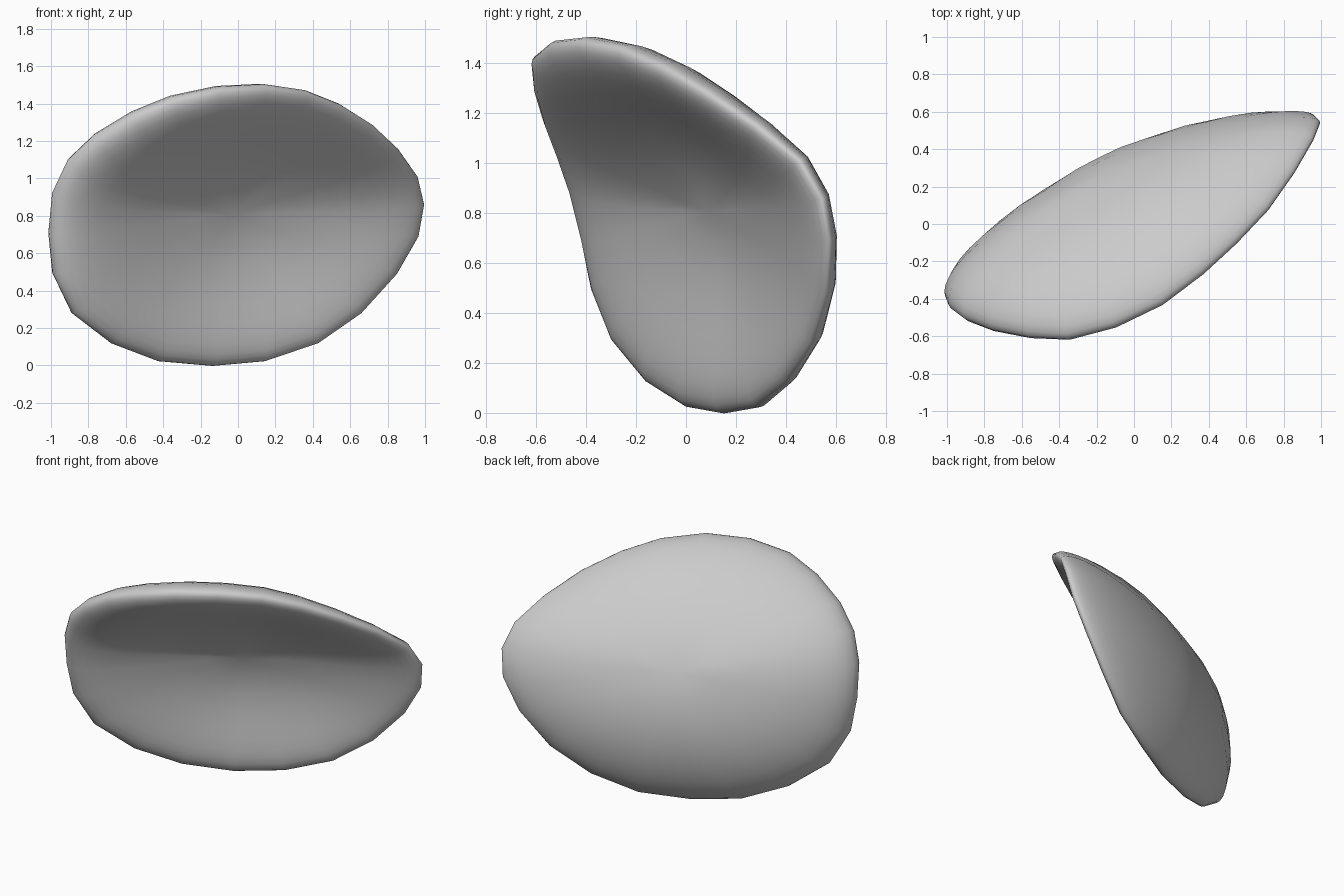
import bpy, bmesh, math
from mathutils import Vector

if "Cube" in bpy.data.objects:
    bpy.data.objects.remove(bpy.data.objects["Cube"])

# Rim of the cupped shell, counter-clockwise seen from the front, from the narrow tip
RIM = [Vector(p) for p in (
    (.995, .545, .86), (.96, .455, 1.01), (.86, .28, 1.15), (.72, .08, 1.28),
    (.55, -.10, 1.385), (.37, -.265, 1.455), (.15, -.43, 1.485), (-.10, -.55, 1.47),
    (-.35, -.615, 1.415), (-.56, -.605, 1.33), (-.76, -.565, 1.21), (-.90, -.51, 1.08),
    (-.98, -.45, .91), (-1.0, -.40, .70), (-.98, -.36, .49), (-.88, -.28, .28),
    (-.67, -.15, .12), (-.42, 0, .025), (-.13, .14, .0), (.15, .285, .025),
    (.43, .40, .12), (.66, .505, .28), (.85, .565, .49), (.965, .575, .69))]
CENTRE = Vector((-.102, .211, .862))
RINGS = (.2, .4, .57, .7, .8, .87, .92, .96, .985, .997)
N = len(RIM)


def mid(r, i):
    """Point on the doubly curved middle surface."""
    a, b = RIM[i % N], RIM[(i + N // 2) % N]
    return CENTRE + r * (a - b) / 2 + r * r * ((a + b) / 2 - CENTRE)


def back_normal(r, i):
    radial = mid(r + .01, i) - mid(r - .01, i)
    around = mid(r, i + 1) - mid(r, i - 1)
    return around.cross(radial).normalized()


bm = bmesh.new()
centre_n = sum((back_normal(.05, i) for i in range(N)), Vector()).normalized()
edge = [bm.verts.new(p) for p in RIM]


def skin(offset, power):
    """One side of the shell, thicker at the wide end, rounding into the shared rim."""
    def height(r, i):
        wide = 1 - .3 * r * math.cos(math.tau * i / N)
        return offset * wide * math.sqrt(1 - r ** power)

    pole = bm.verts.new(CENTRE + centre_n * offset)
    loops = [[bm.verts.new(mid(r, i) + back_normal(r, i) * height(r, i))
              for i in range(N)] for r in RINGS] + [edge]
    for i in range(N):
        j = (i + 1) % N
        bm.faces.new((pole, loops[0][i], loops[0][j]))
        for a, b in zip(loops, loops[1:]):
            bm.faces.new((a[i], b[i], b[j], a[j]))


skin(.10, 6)     # convex back
skin(-.15, 4)    # hollow front
bmesh.ops.recalc_face_normals(bm, faces=bm.faces)
for f in bm.faces:
    f.smooth = True

mesh = bpy.data.meshes.new("cupped_shell")
bm.to_mesh(mesh)
bm.free()
obj = bpy.data.objects.new("cupped_shell", mesh)
bpy.context.collection.objects.link(obj)
